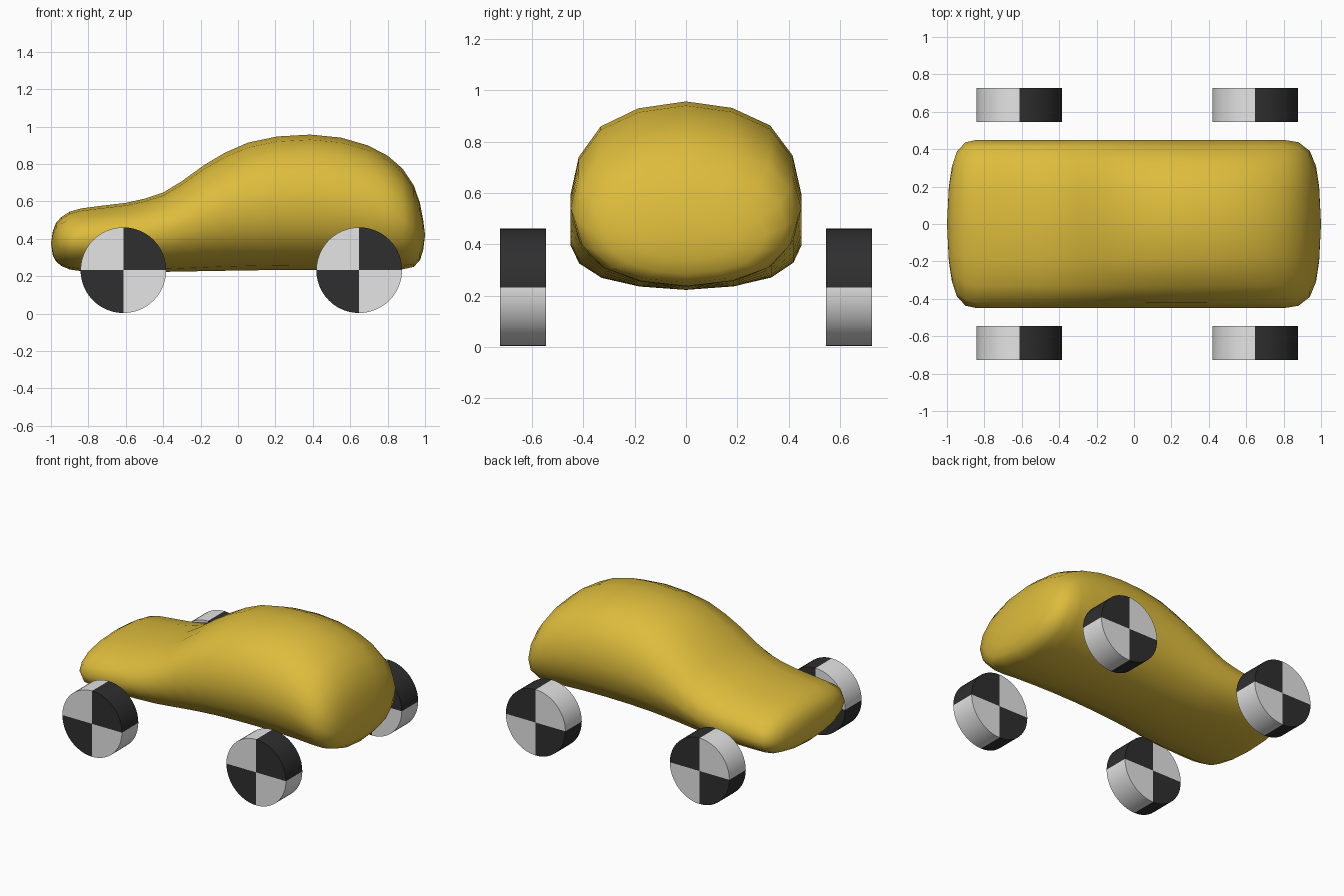
import bpy, bmesh, math

if "Cube" in bpy.data.objects:
    bpy.data.objects.remove(bpy.data.objects["Cube"])


def material(name, rgb):
    m = bpy.data.materials.new(name)
    m.diffuse_color = (*rgb, 1)
    m.use_nodes = True
    m.node_tree.nodes["Principled BSDF"].inputs["Base Color"].default_value = m.diffuse_color
    return m


YELLOW = material("yellow paint", (0.72, 0.50, 0.045))
LIGHT = material("light grey", (0.78, 0.78, 0.78))
DARK = material("dark rubber", (0.028, 0.028, 0.028))


def finish(bm, name, mats, angle):
    bmesh.ops.recalc_face_normals(bm, faces=bm.faces)
    me = bpy.data.meshes.new(name)
    bm.to_mesh(me)
    bm.free()
    ob = bpy.data.objects.new(name, me)
    bpy.context.collection.objects.link(ob)
    for m in mats:
        me.materials.append(m)
    bpy.ops.object.select_all(action='DESELECT')
    bpy.context.view_layer.objects.active = ob
    ob.select_set(True)
    bpy.ops.object.shade_smooth_by_angle(angle=math.radians(angle))
    return ob


# Body: rounded sections lofted along x (x, bottom, top, half width)
SECTIONS = [
    (-0.99, 0.31, 0.44, 0.20), (-0.973, 0.28, 0.485, 0.31),
    (-0.946, 0.255, 0.515, 0.39), (-0.90, 0.236, 0.545, 0.437),
    (-0.84, 0.227, 0.562, 0.45), (-0.75, 0.223, 0.574, 0.45),
    (-0.60, 0.222, 0.592, 0.45), (-0.50, 0.222, 0.614, 0.45),
    (-0.40, 0.223, 0.647, 0.45), (-0.30, 0.225, 0.708, 0.45),
    (-0.18, 0.227, 0.795, 0.45), (-0.07, 0.229, 0.86, 0.45),
    (0.053, 0.231, 0.914, 0.45), (0.21, 0.233, 0.947, 0.45),
    (0.385, 0.234, 0.957, 0.45), (0.55, 0.234, 0.941, 0.45),
    (0.695, 0.234, 0.899, 0.45), (0.80, 0.234, 0.844, 0.45),
    (0.88, 0.237, 0.775, 0.437), (0.94, 0.25, 0.685, 0.39),
    (0.973, 0.285, 0.59, 0.31), (0.99, 0.34, 0.50, 0.20),
]
QUARTER = [(1, 0), (0.925, 0.415), (0.73, 0.74), (0.4, 0.93)]
UNIT = []
for k in range(4):                      # turn the quarter into a 16-sided ring
    for a, b in QUARTER:
        UNIT.append([(a, b), (-b, a), (-a, -b), (b, -a)][k])

bm = bmesh.new()
rings = []
for x, lo, hi, w in SECTIONS:
    mid, half = (lo + hi) / 2, (hi - lo) / 2
    rings.append([bm.verts.new((x, w * u, mid + half * v)) for u, v in UNIT])
n = len(UNIT)
for r, s in zip(rings, rings[1:]):
    for i in range(n):
        bm.faces.new((r[i], r[(i + 1) % n], s[(i + 1) % n], s[i]))
for ring, x, z in ((rings[0], -1, 0.375), (rings[-1], 1, 0.42)):
    tip = bm.verts.new((x, 0, z))
    for i in range(n):
        bm.faces.new((ring[i], ring[(i + 1) % n], tip))
finish(bm, "car_body", [YELLOW], 180)


# Wheels: cylinders split into alternating light and dark quarters
def wheel(name, cx, cy, radius=0.229, width=0.18, cz=0.232, seg=48):
    bm = bmesh.new()
    loops, hubs = [], []
    for y in (cy - width / 2, cy + width / 2):
        hubs.append(bm.verts.new((cx, y, cz)))
        loops.append([bm.verts.new((cx + radius * math.cos(math.tau * i / seg), y,
                                    cz + radius * math.sin(math.tau * i / seg)))
                      for i in range(seg)])
    for i in range(seg):
        j = (i + 1) % seg
        faces = [bm.faces.new((loops[0][i], loops[0][j], loops[1][j], loops[1][i]))]
        faces += [bm.faces.new((h, l[i], l[j])) for h, l in zip(hubs, loops)]
        for f in faces:
            f.material_index = 1 if (i * 4 // seg) % 2 == 0 else 0
    finish(bm, name, [LIGHT, DARK], 40)


for end, x in (("front", -0.613), ("rear", 0.648)):
    for side, y in (("near", -0.636), ("far", 0.636)):
        wheel(f"{end}_{side}_wheel", x, y)
